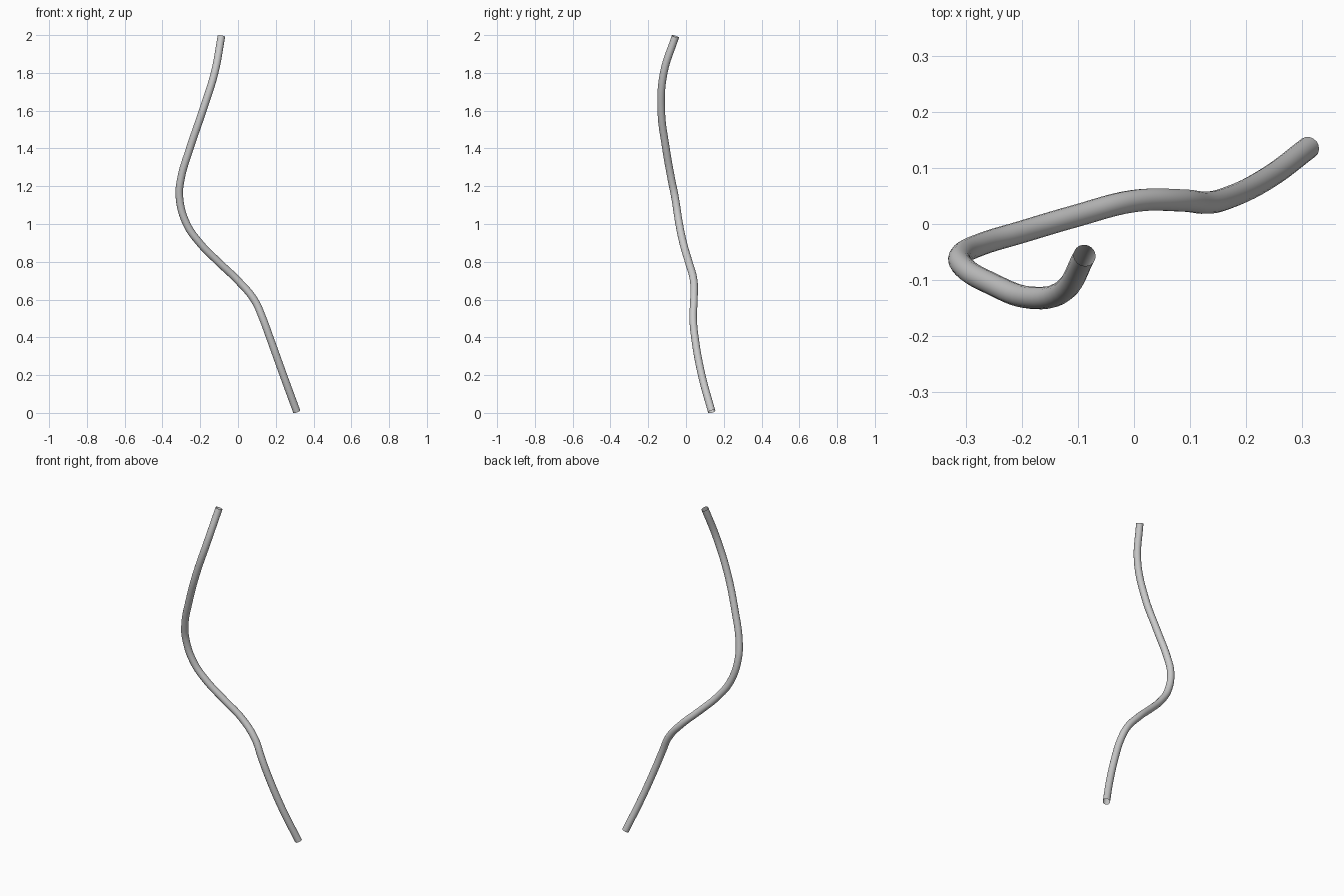
import bpy

if "Cube" in bpy.data.objects:
    bpy.data.objects.remove(bpy.data.objects["Cube"])

RADIUS = 0.02

# Centre line of the bent tube, bottom to top
PATH = [
    (0.311, 0.136, 0.007), (0.240, 0.083, 0.20), (0.168, 0.047, 0.40),
    (0.131, 0.038, 0.50), (0.085, 0.042, 0.60), (0.000, 0.041, 0.70),
    (-0.105, 0.014, 0.80), (-0.203, -0.015, 0.90), (-0.272, -0.036, 1.00),
    (-0.310, -0.058, 1.14), (-0.302, -0.078, 1.24), (-0.255, -0.106, 1.40),
    (-0.187, -0.131, 1.60), (-0.124, -0.118, 1.80), (-0.088, -0.056, 1.993),
]

# Smooth open-ended tube swept along the path
curve = bpy.data.curves.new("bent_tube", 'CURVE')
curve.dimensions = '3D'
curve.resolution_u = 6
curve.bevel_depth = RADIUS
curve.bevel_resolution = 6
curve.use_fill_caps = False
spline = curve.splines.new('BEZIER')
spline.bezier_points.add(len(PATH) - 1)
for point, co in zip(spline.bezier_points, PATH):
    point.co = co
    point.handle_left_type = point.handle_right_type = 'AUTO'

tube = bpy.data.objects.new("bent_tube", curve)
bpy.context.collection.objects.link(tube)
bpy.context.view_layer.objects.active = tube
tube.select_set(True)
bpy.ops.object.convert(target='MESH')
bpy.ops.object.shade_smooth()
